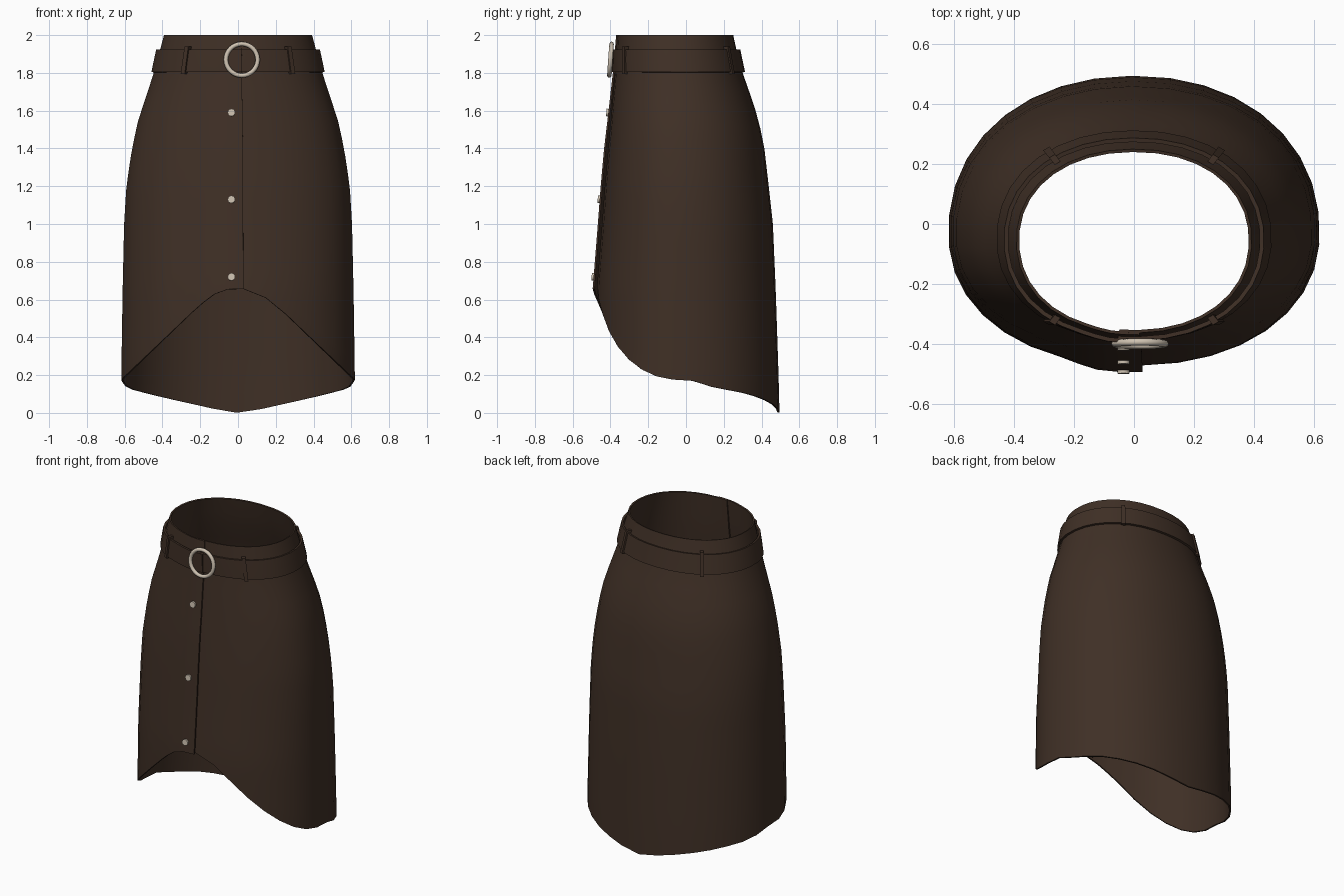
import bpy, bmesh, math
from mathutils import Vector

if "Cube" in bpy.data.objects:
    bpy.data.objects.remove(bpy.data.objects["Cube"], do_unlink=True)


def material(name, rgb):
    m = bpy.data.materials.new(name)
    m.use_nodes = True
    m.diffuse_color = (*rgb, 1)
    bsdf = m.node_tree.nodes["Principled BSDF"]
    bsdf.inputs["Base Color"].default_value = (*rgb, 1)
    bsdf.inputs["Roughness"].default_value = 0.8
    return m


BROWN = material("dark brown cloth", (0.05, 0.029, 0.019))
IVORY = material("ivory metal", (0.62, 0.54, 0.44))

# Body profile: height, half width, front y, back y
PROFILE = [(0, .62, -.475, .495), (.2, .62, -.475, .49), (.65, .613, -.473, .475),
           (1, .605, -.445, .46), (1.2, .593, -.43, .438), (1.4, .563, -.412, .415),
           (1.55, .53, -.398, .385), (1.7, .48, -.385, .335), (1.8, .447, -.376, .3),
           (1.9, .42, -.37, .272), (2, .393, -.364, .25)]
# Hem height against relative distance from the centre line
HEM_FRONT = [(0, .66), (.15, .65), (.35, .56), (.8, .294), (1, .175)]
HEM_BACK = [(0, 0), (.16, .015), (.65, .083), (.95, .13), (1, .175)]


def interp(table, t):
    t = max(table[0][0], min(table[-1][0], t))
    for p, q in zip(table, table[1:]):
        if t <= q[0]:
            f = (t - p[0]) / (q[0] - p[0])
            return [a + (b - a) * f for a, b in zip(p[1:], q[1:])]


def surf(angle, z, off=0.0):
    """Point on the body at an angle in degrees, pushed outward by off."""
    rx, front, back = interp(PROFILE, z)
    c, s = math.cos(math.radians(angle)), math.sin(math.radians(angle))
    mid = -0.03 - 0.025 * max(0, z - 1)
    ry = back - mid if s > 0 else mid - front
    power = 2 / 2.15
    x = (rx + off) * math.copysign(abs(c) ** power, c)
    y = mid + (ry + off) * math.copysign(abs(s) ** power, s)
    return Vector((x, y, z))


def hem(angle):
    c, s = math.cos(math.radians(angle)), math.sin(math.radians(angle))
    return interp(HEM_BACK if s > 0 else HEM_FRONT, abs(c) ** 0.93)[0]


def finish(obj, mat, smooth=35):
    obj.data.materials.append(mat)
    bpy.ops.object.select_all(action='DESELECT')
    obj.select_set(True)
    bpy.context.view_layer.objects.active = obj
    for mod in list(obj.modifiers):
        bpy.ops.object.modifier_apply(modifier=mod.name)
    bpy.ops.object.shade_smooth_by_angle(angle=math.radians(smooth))


def from_bmesh(name, bm):
    mesh = bpy.data.meshes.new(name)
    bm.to_mesh(mesh)
    bm.free()
    obj = bpy.data.objects.new(name, mesh)
    bpy.context.collection.objects.link(obj)
    return obj


# Columns run once round the body and end tucked under the front overlap
SIDES = 32
ANGLES = [-88, -94, -100, -106] + [-112 - 336 * i / SIDES for i in range(SIDES)] + [-448, -456]
LAP = [1, 1, .9, .4]


def wrap(name, rows, lap, thickness):
    """Wrapped sheet; rows(angle) lists (height, offset) from top to bottom."""
    bm = bmesh.new()
    columns = []
    for i, a in enumerate(ANGLES):
        k = LAP[i] if i < len(LAP) else 0
        columns.append([bm.verts.new(surf(a, z, off + lap(z) * k)) for z, off in rows(a)])
    for left, right in zip(columns, columns[1:]):
        for k in range(len(left) - 1):
            bm.faces.new((left[k], right[k], right[k + 1], left[k + 1]))
    obj = from_bmesh(name, bm)
    solid = obj.modifiers.new("thickness", 'SOLIDIFY')
    solid.thickness = thickness
    solid.offset = -1
    finish(obj, BROWN)
    return obj


def body_lap(z):
    return 0.006 + 0.016 * min(1, (2 - z) / 0.6)


# Skirt body with a dipping hem and front overlap
ROWS = 20
wrap("skirt_body", lambda a: [(2 - (2 - hem(a)) * k / ROWS, 0) for k in range(ROWS + 1)],
     body_lap, 0.01)

# Belt
wrap("belt", lambda a: [(1.925, .021), (1.865, .018), (1.805, .014)], lambda z: 0.008, 0.014)


# Belt loops
def belt_loop(name, angle):
    bm = bmesh.new()
    for da in (-1.7, 1.7):
        for z, outer in ((1.795, .021), (1.94, .029)):
            for off in (0, outer):
                bm.verts.new(surf(angle + da, z, off))
    bmesh.ops.convex_hull(bm, input=bm.verts)
    finish(from_bmesh(name, bm), BROWN)


for label, angle in (("front_left", -53), ("front_right", -127),
                     ("back_left", 53), ("back_right", 127)):
    belt_loop("belt_loop_" + label, angle)

# Round buckle
bpy.ops.mesh.primitive_torus_add(major_segments=32, minor_segments=8, major_radius=0.084,
                                 minor_radius=0.012, location=(.02, -.4, 1.87),
                                 rotation=(math.radians(86), 0, 0))
buckle = bpy.context.object
buckle.name = "belt_buckle"
finish(buckle, IVORY, 60)

# Front buttons
for n, z in enumerate((1.59, 1.13, .72), 1):
    spot = surf(-93.5, z, body_lap(z))
    bpy.ops.mesh.primitive_cylinder_add(vertices=12, radius=0.02, depth=0.016,
                                        location=(-.035, spot.y - .003, z),
                                        rotation=(math.radians(86), 0, 0))
    button = bpy.context.object
    button.name = f"button_{n}"
    finish(button, IVORY)
